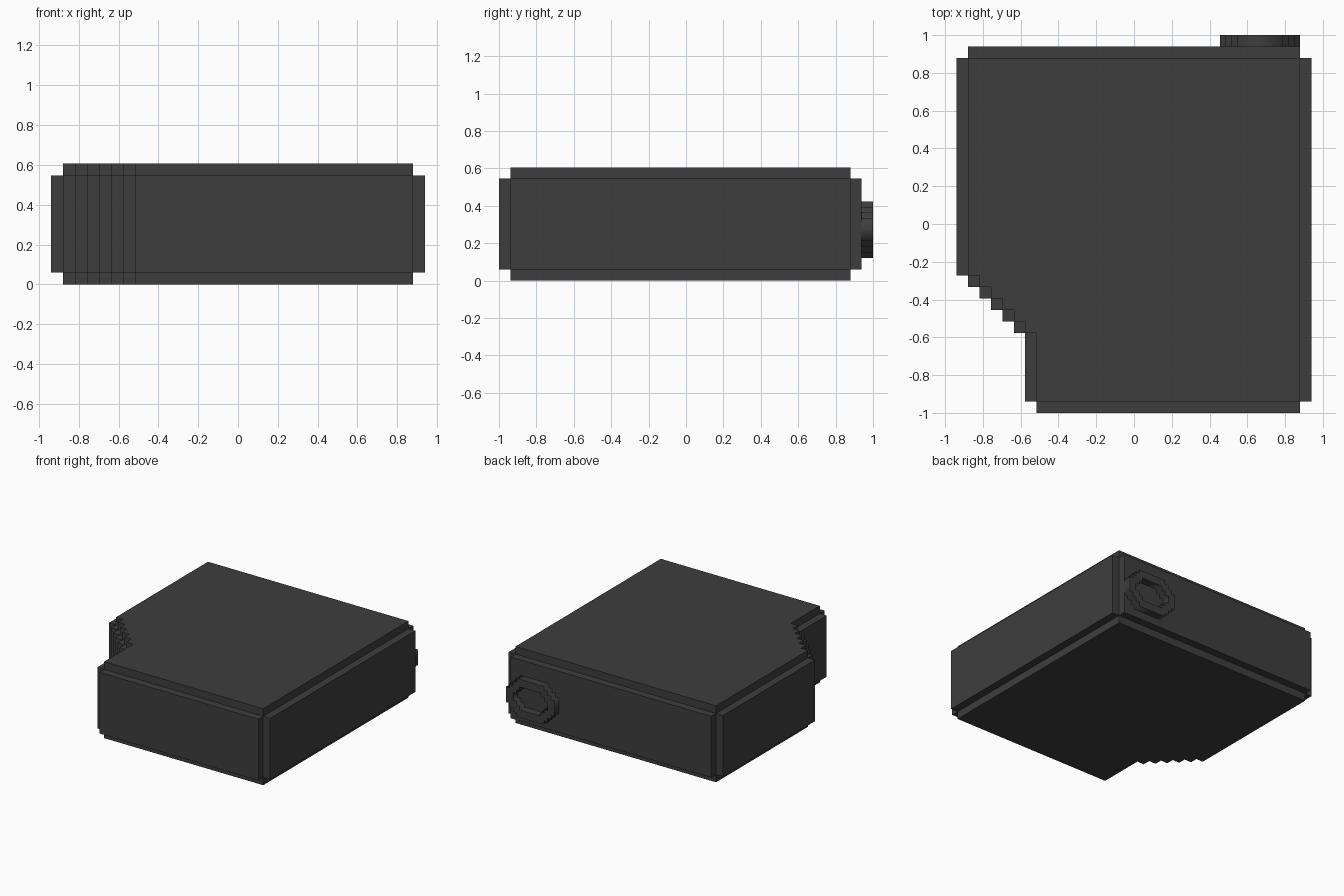
import bpy, bmesh, math

if "Cube" in bpy.data.objects:
    bpy.data.objects.remove(bpy.data.objects["Cube"])

U = 2 / 33                      # step size of the blocky grid
X0, Y0 = -15.5 * U, -1.0        # grid origin

mat = bpy.data.materials.new("charcoal")
mat.diffuse_color = (0.048, 0.048, 0.048, 1)
mat.use_nodes = True
mat.node_tree.nodes["Principled BSDF"].inputs["Base Color"].default_value = mat.diffuse_color

bm = bmesh.new()


def pts(outline, z):
    return [bm.verts.new((X0 + i * U, Y0 + j * U, z * U)) for i, j in outline]


def walls(outline, z0, z1):
    a, b = pts(outline, z0), pts(outline, z1)
    for k in range(len(a)):
        n = (k + 1) % len(a)
        bm.faces.new((a[k], a[n], b[n], b[k]))


# Footprints: full outline, and the outline stepped in by one block
stairs = [p for k in range(6) for p in ((k, 12 - k), (k + 1, 12 - k))]
full = [(7, 0), (30, 0), (30, 1), (31, 1), (31, 31), (30, 31), (30, 32),
        (1, 32), (1, 31), (0, 31)] + stairs + [(6, 1), (7, 1)]
inset = [(7, 1), (30, 1), (30, 31), (1, 31)] + [(i + 1, j) for i, j in stairs]

# Case: tall middle band with a stepped-in plate above and below
walls(full, 1, 9)
walls(inset, 0, 1)
walls(inset, 9, 10)
bm.faces.new(pts(inset, 10))
bm.faces.new(pts(inset[::-1], 0))

# Ledges between the band and the plates
ledges = [(0, 12, 1, 31), (7, 0, 30, 1), (30, 1, 31, 31), (1, 31, 30, 32), (6, 1, 7, 7)]
ledges += [(1 + k, 11 - k, 2 + k, 12 - k) for k in range(5)]
for i0, j0, i1, j1 in ledges:
    quad = [(i0, j0), (i1, j0), (i1, j1), (i0, j1)]
    bm.faces.new(pts(quad, 9))
    bm.faces.new(pts(quad[::-1], 1))

bmesh.ops.remove_doubles(bm, verts=bm.verts, dist=1e-4)
mesh = bpy.data.meshes.new("case")
bm.to_mesh(mesh)
bm.free()
mesh.materials.append(mat)
bpy.context.collection.objects.link(bpy.data.objects.new("case", mesh))


def stepped_oval(a, b, n):
    q = []
    for k in range(n + 1):
        q.append((a - k, b - n + k))
        if k < n:
            q.append((a - k - 1, b - n + k))
    return (q + [(-x, y) for x, y in q[::-1]] + [(-x, -y) for x, y in q]
            + [(x, -y) for x, y in q[::-1]])


# Socket ring on the back, in half-size blocks
curve = bpy.data.curves.new("socket_ring", 'CURVE')
curve.dimensions = '2D'
curve.fill_mode = 'BOTH'
curve.extrude = U / 2
for loop in (stepped_oval(7, 5, 3), stepped_oval(5, 3, 2)):
    s = curve.splines.new('POLY')
    s.points.add(len(loop) - 1)
    for p, (x, y) in zip(s.points, loop):
        p.co = (x * U / 2, y * U / 2, 0, 1)
    s.use_cyclic_u = True
curve.materials.append(mat)
ring = bpy.data.objects.new("socket_ring", curve)
ring.location = (X0 + 26.5 * U, Y0 + 32.5 * U, 4.5 * U)
ring.rotation_euler = (math.pi / 2, 0, 0)
bpy.context.collection.objects.link(ring)
bpy.context.view_layer.objects.active = ring
ring.select_set(True)
bpy.ops.object.convert(target='MESH')
